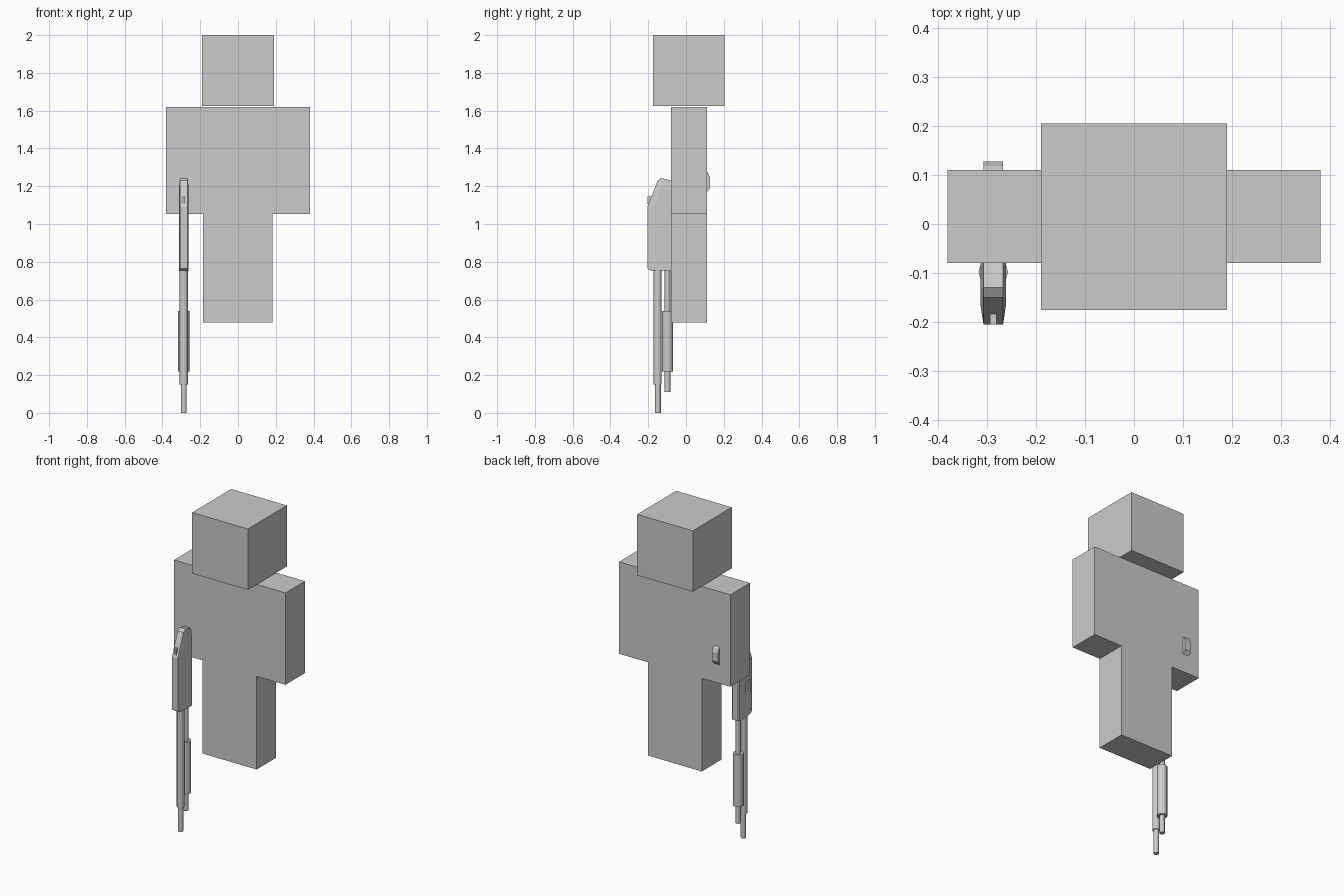
import bpy, bmesh, math

if "Cube" in bpy.data.objects:
    bpy.data.objects.remove(bpy.data.objects["Cube"])

grey = bpy.data.materials.new("plain_grey")
grey.diffuse_color = (0.6, 0.6, 0.6, 1)
grey.use_nodes = True
grey.node_tree.nodes["Principled BSDF"].inputs["Base Color"].default_value = grey.diffuse_color
GX = -0.287  # centre line of the held tool


def finish(name, bm, smooth=False):
    bmesh.ops.recalc_face_normals(bm, faces=bm.faces)
    me = bpy.data.meshes.new(name)
    bm.to_mesh(me)
    bm.free()
    me.materials.append(grey)
    ob = bpy.data.objects.new(name, me)
    bpy.context.collection.objects.link(ob)
    if smooth:
        bpy.ops.object.select_all(action='DESELECT')
        ob.select_set(True)
        bpy.context.view_layer.objects.active = ob
        bpy.ops.object.shade_smooth_by_angle(angle=math.radians(35))
    return ob


def box(name, x, y, z):
    bm = bmesh.new()
    bmesh.ops.create_cube(bm, size=1)
    for v in bm.verts:
        for i, (a, b) in enumerate((x, y, z)):
            v.co[i] = a + (v.co[i] + 0.5) * (b - a)
    return finish(name, bm)


def tube(name, y, r, z0, z1, sides=12):
    bm = bmesh.new()
    bmesh.ops.create_cone(bm, cap_ends=True, segments=sides, radius1=r, radius2=r, depth=z1 - z0)
    bmesh.ops.translate(bm, verts=bm.verts, vec=(GX, y, (z0 + z1) / 2))
    return finish(name, bm, True)


def loft(name, layers):
    """Join matching (y, z) profiles placed at successive x positions."""
    bm = bmesh.new()
    rings = [[bm.verts.new((x, y, z)) for y, z in prof] for x, prof in layers]
    n = len(rings[0])
    for a, b in zip(rings, rings[1:]):
        for i in range(n):
            j = (i + 1) % n
            bm.faces.new((a[i], a[j], b[j], b[i]))
    bm.faces.new(rings[0])
    bm.faces.new(rings[-1])
    return finish(name, bm)


# Blocky figure
box("head", (-0.19, 0.19), (-0.175, 0.205), (1.624, 2.0))
box("torso", (-0.38, 0.38), (-0.08, 0.11), (1.053, 1.62))
box("legs", (-0.185, 0.183), (-0.08, 0.11), (0.478, 1.053))

# Receiver with chamfered long edges
outer = [(-0.205, 0.765), (-0.205, 1.09), (-0.15, 1.23), (-0.13, 1.243),
         (-0.07, 1.228), (-0.07, 0.752), (-0.19, 0.755)]
inner = [(-0.165, 0.765), (-0.165, 1.10), (-0.14, 1.175), (-0.13, 1.19),
         (-0.075, 1.18), (-0.075, 0.752), (-0.16, 0.755)]
receiver = loft("receiver", [(GX - 0.026, inner), (GX - 0.02, outer),
                             (GX + 0.02, outer), (GX + 0.026, inner)])

# Side opening cut into the receiver
cutter = box("port_cutter", (GX - 0.05, GX - 0.014), (-0.185, -0.14), (0.89, 0.97))
cutter.hide_render = True
cutter.hide_viewport = True
cut = receiver.modifiers.new("port", 'BOOLEAN')
cut.operation = 'DIFFERENCE'
cut.object = cutter

# Sliding switch on the sloped rear of the receiver
box("switch", (GX - 0.007, GX + 0.007), (-0.205, -0.17), (1.105, 1.145))

# Grip passing through the torso, with its chamfered end at the back
grip = [(-0.075, 1.08), (-0.075, 1.22), (0.108, 1.28), (0.118, 1.268),
        (0.127, 1.245), (0.127, 1.19), (0.108, 1.165)]
loft("grip", [(GX - 0.02, grip), (GX + 0.02, grip)])

# Barrel, its sleeve, magazine tube and sliding handle
tube("barrel", -0.149, 0.0155, 0.0, 0.78)
tube("barrel_sleeve", -0.15, 0.0215, 0.15, 0.77)
tube("magazine_tube", -0.098, 0.0155, 0.11, 0.77)
tube("sliding_handle", -0.098, 0.03, 0.22, 0.54)
